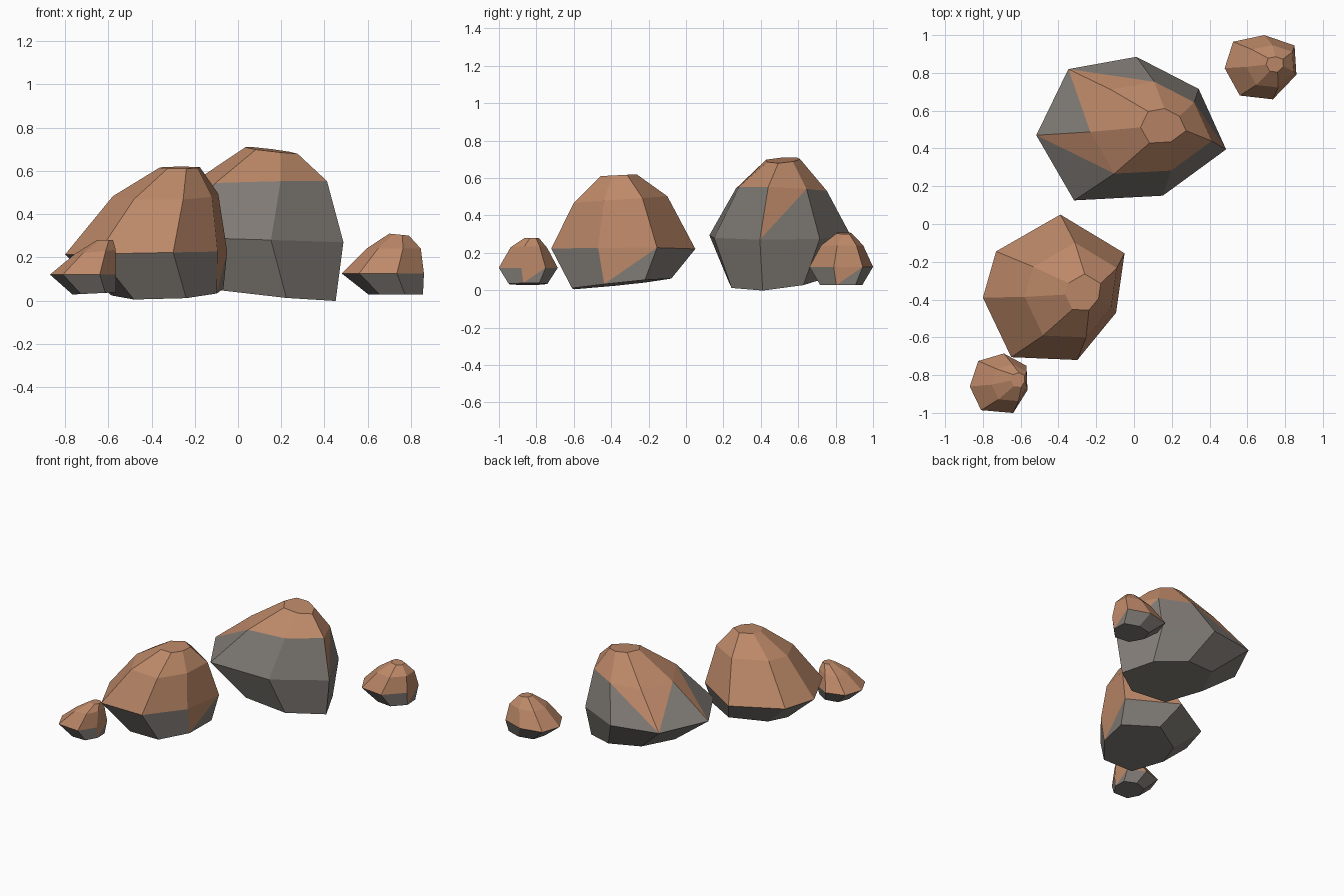
import bpy
import bmesh

cube = bpy.data.objects.get("Cube")
if cube:
    bpy.data.objects.remove(cube, do_unlink=True)


def make_material(name, color):
    mat = bpy.data.materials.new(name)
    mat.use_nodes = True
    mat.diffuse_color = color
    mat.node_tree.nodes["Principled BSDF"].inputs["Base Color"].default_value = color
    mat.node_tree.nodes["Principled BSDF"].inputs["Roughness"].default_value = 0.9
    return mat


GREY = make_material("grey stone", (0.22, 0.20, 0.18, 1))
BROWN = make_material("brown earth", (0.51, 0.25, 0.14, 1))


def make_rock(name, outline, levels, paint_band, dips):
    """Loft scaled copies of an outline.

    levels: scale, centre x, centre y, height, slope along x, slope along y
    paint_band: the band where grey turns to brown
    dips: (corner, side) pairs where a brown triangle reaches down to the band's lower ring
    """
    count = len(outline)
    xs, ys = zip(*outline)
    mid_x = (min(xs) + max(xs)) / 2
    mid_y = (min(ys) + max(ys)) / 2
    bm = bmesh.new()

    # Rings from the base to the crown
    rings = []
    for scale, cx, cy, height, slope_x, slope_y in levels:
        ring = []
        for x, y in outline:
            dx, dy = (x - mid_x) * scale, (y - mid_y) * scale
            z = height + dx * slope_x + dy * slope_y
            ring.append(bm.verts.new((cx + dx, cy + dy, z)))
        rings.append(ring)

    def add_face(verts, brown):
        bm.faces.new(verts).material_index = int(brown)

    # Side bands, split where the brown runs down
    for band, (low, high) in enumerate(zip(rings, rings[1:])):
        for i in range(count):
            j = (i + 1) % count
            above = band > paint_band
            if band == paint_band and (j, -1) in dips:
                add_face((low[i], low[j], high[i]), False)
                add_face((low[j], high[j], high[i]), True)
            elif band == paint_band and (i, 1) in dips:
                add_face((low[i], low[j], high[j]), False)
                add_face((low[i], high[j], high[i]), True)
            else:
                add_face((low[i], low[j], high[j], high[i]), above)

    # Underside and crown
    add_face(rings[0], False)
    add_face(rings[-1], True)
    bmesh.ops.recalc_face_normals(bm, faces=bm.faces)

    mesh = bpy.data.meshes.new(name)
    bm.to_mesh(mesh)
    bm.free()
    mesh.materials.append(GREY)
    mesh.materials.append(BROWN)
    obj = bpy.data.objects.new(name, mesh)
    bpy.context.collection.objects.link(obj)
    return obj


# Large rock at the back, mostly grey with a brown cap
make_rock(
    "large_rock",
    [(-.52, .47), (-.35, .82), (.01, .885), (.34, .715), (.485, .395), (.15, .15), (-.32, .125)],
    [(.68, .11, .485, .045, -.12, .08),
     (1, -.015, .505, .285, -.03, 0),
     (.64, .09, .51, .54, .03, -.04),
     (.24, .155, .52, .695, -.12, .06)],
    paint_band=1,
    dips={(0, -1), (1, -1), (1, 1), (4, -1)},
)

# Medium rock at the front, brown down to its widest ring
make_rock(
    "medium_rock",
    [(-.8, -.39), (-.73, -.145), (-.39, .05), (-.05, -.155), (-.095, -.47), (-.3, -.72), (-.65, -.705)],
    [(.69, -.326, -.344, .035, .03, .1),
     (1, -.425, -.335, .22, .02, 0),
     (.65, -.335, -.35, .485, 0, .07),
     (.25, -.27, -.36, .615, 0, .05)],
    paint_band=0,
    dips={(4, -1)},
)

# Small rock at the back corner
make_rock(
    "small_back_rock",
    [(.48, .825), (.525, .965), (.69, 1), (.85, .945), (.86, .79), (.735, .66), (.56, .68)],
    [(.66, .73, .83, .027, 0, 0),
     (1, .67, .83, .125, 0, 0),
     (.66, .72, .835, .24, 0, 0),
     (.24, .745, .845, .305, -.1, 0)],
    paint_band=0,
    dips={(4, -1)},
)

# Small rock at the front corner
make_rock(
    "small_front_rock",
    [(-.87, -.86), (-.825, -.725), (-.69, -.685), (-.57, -.75), (-.565, -.88), (-.64, -1), (-.81, -.985)],
    [(.66, -.665, -.845, .033, .05, 0),
     (1, -.717, -.843, .12, 0, 0),
     (.62, -.66, -.84, .225, .1, 0),
     (.24, -.615, -.825, .28, 0, 0)],
    paint_band=0,
    dips={(4, -1)},
)
